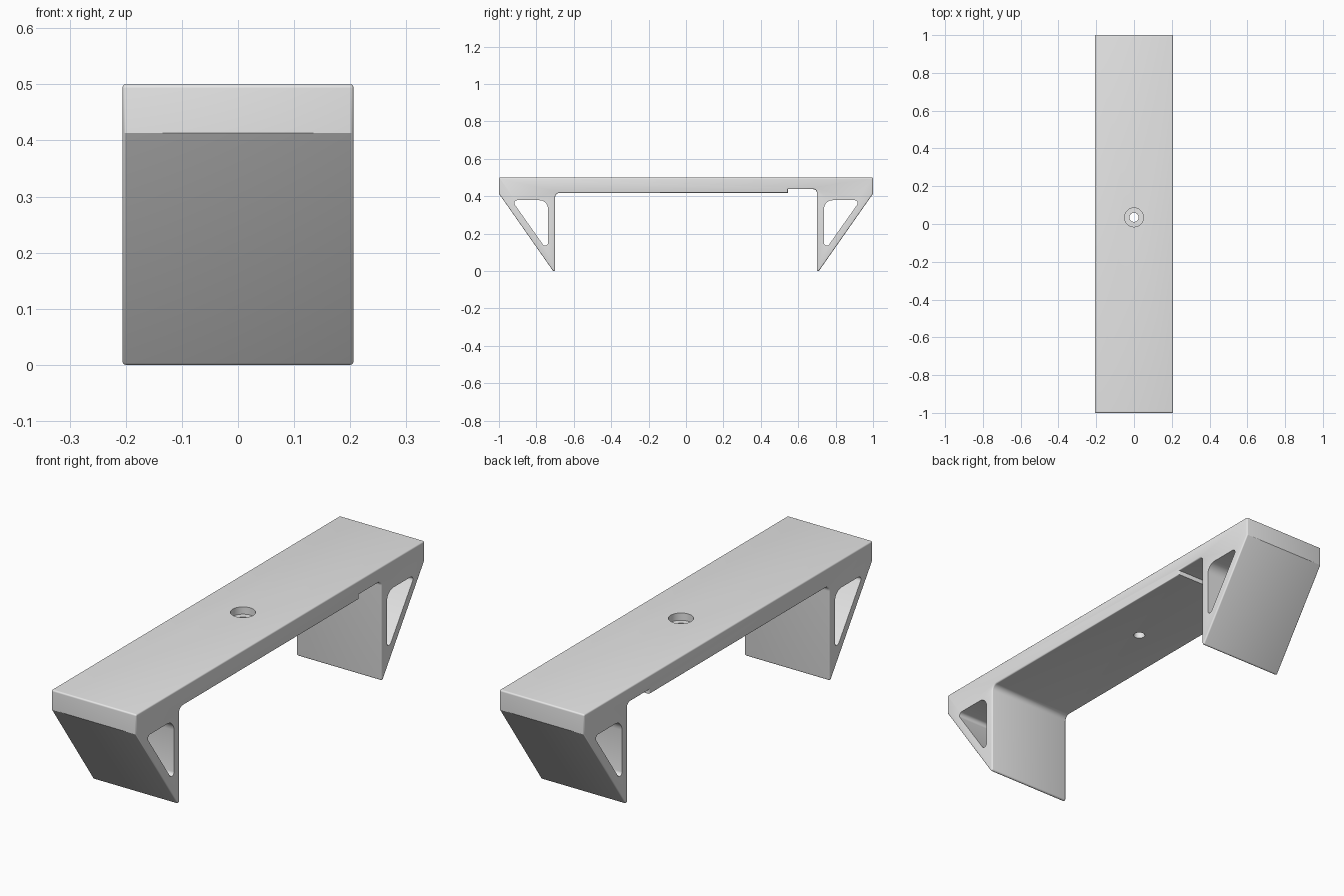
import bpy, bmesh, math
from mathutils import Vector

cube = bpy.data.objects.get("Cube")
if cube:
    bpy.data.objects.remove(cube)

HALF_W = 0.206
TOP, UNDER, NOTCH = 0.5, 0.417, 0.437

grey = bpy.data.materials.new("light grey")
grey.use_nodes = True
grey.diffuse_color = (0.8, 0.8, 0.8, 1)
grey.node_tree.nodes["Principled BSDF"].inputs["Base Color"].default_value = (0.8, 0.8, 0.8, 1)


def rounded(corners, steps=6):
    """Turn (y, z, radius) corners into an outline with filleted corners."""
    out = []
    for i, (y, z, r) in enumerate(corners):
        p = Vector((y, z))
        if not r:
            out.append(p)
            continue
        a = (Vector(corners[i - 1][:2]) - p).normalized()
        b = (Vector(corners[(i + 1) % len(corners)][:2]) - p).normalized()
        half = a.angle(b) / 2
        centre = p + (a + b).normalized() * r / math.sin(half)
        start = p + a * r / math.tan(half) - centre
        end = p + b * r / math.tan(half) - centre
        sweep = math.pi - 2 * half
        for k in range(steps + 1):
            t = k / steps
            arc = start * math.sin((1 - t) * sweep) + end * math.sin(t * sweep)
            out.append(centre + arc / math.sin(sweep))
    return out


def extrude(name, outline, half, bevel=0):
    """Extrude a side outline across x, optionally rounding its rims."""
    bm = bmesh.new()
    face = bm.faces.new([bm.verts.new((-half, p.x, p.y)) for p in outline])
    grown = bmesh.ops.extrude_face_region(bm, geom=[face])["geom"]
    bmesh.ops.translate(bm, vec=(2 * half, 0, 0),
                        verts=[v for v in grown if isinstance(v, bmesh.types.BMVert)])
    bmesh.ops.recalc_face_normals(bm, faces=bm.faces)
    if bevel:
        rims = [e for e in bm.edges if abs(e.verts[0].co.x - e.verts[1].co.x) < half]
        bmesh.ops.bevel(bm, geom=rims, offset=bevel, segments=3, profile=0.5,
                        affect='EDGES', clamp_overlap=False)
    mesh = bpy.data.meshes.new(name)
    bm.to_mesh(mesh)
    bm.free()
    ob = bpy.data.objects.new(name, mesh)
    bpy.context.collection.objects.link(ob)
    mesh.materials.append(grey)
    return ob


def drill(name, radius, z0, z1):
    bpy.ops.mesh.primitive_cylinder_add(vertices=48, radius=radius, depth=z1 - z0,
                                        location=(0, 0.035, (z0 + z1) / 2))
    ob = bpy.context.object
    ob.name = name
    ob.data.materials.append(grey)
    return ob


# Bracket: flat bar with two wedge legs and a shallow notch beside the back leg
bracket = extrude("bracket", rounded([
    (-1, TOP, 0.007), (-1, 0.413, 0), (-0.7, -0.0152, 0.007), (-0.7, UNDER, 0.025),
    (0.545, UNDER, 0), (0.545, NOTCH, 0), (0.7, NOTCH, 0.02),
    (0.7, -0.0152, 0.007), (1, 0.413, 0), (1, TOP, 0.007)]), HALF_W, 0.006)

# Triangular leg windows, mirrored front to back, and the counterbored screw hole
cutters = []
for name, s in (("front_window_cutter", -1), ("back_window_cutter", 1)):
    cutters.append(extrude(name, rounded([
        (s * 0.932, 0.378, 0.015), (s * 0.738, 0.378, 0.045), (s * 0.738, 0.103, 0.015)]), 0.4))
cutters.append(drill("screw_hole_cutter", 0.024, 0.3, 0.6))
cutters.append(drill("counterbore_cutter", 0.05, 0.468, 0.6))

bpy.ops.object.select_all(action='DESELECT')
bracket.select_set(True)
bpy.context.view_layer.objects.active = bracket
for cutter in cutters:
    cut = bracket.modifiers.new(cutter.name, 'BOOLEAN')
    cut.operation, cut.solver, cut.object = 'DIFFERENCE', 'EXACT', cutter
    bpy.ops.object.modifier_apply(modifier=cut.name)
for cutter in cutters:
    bpy.data.objects.remove(cutter)

bpy.ops.object.shade_smooth_by_angle(angle=math.radians(32))
